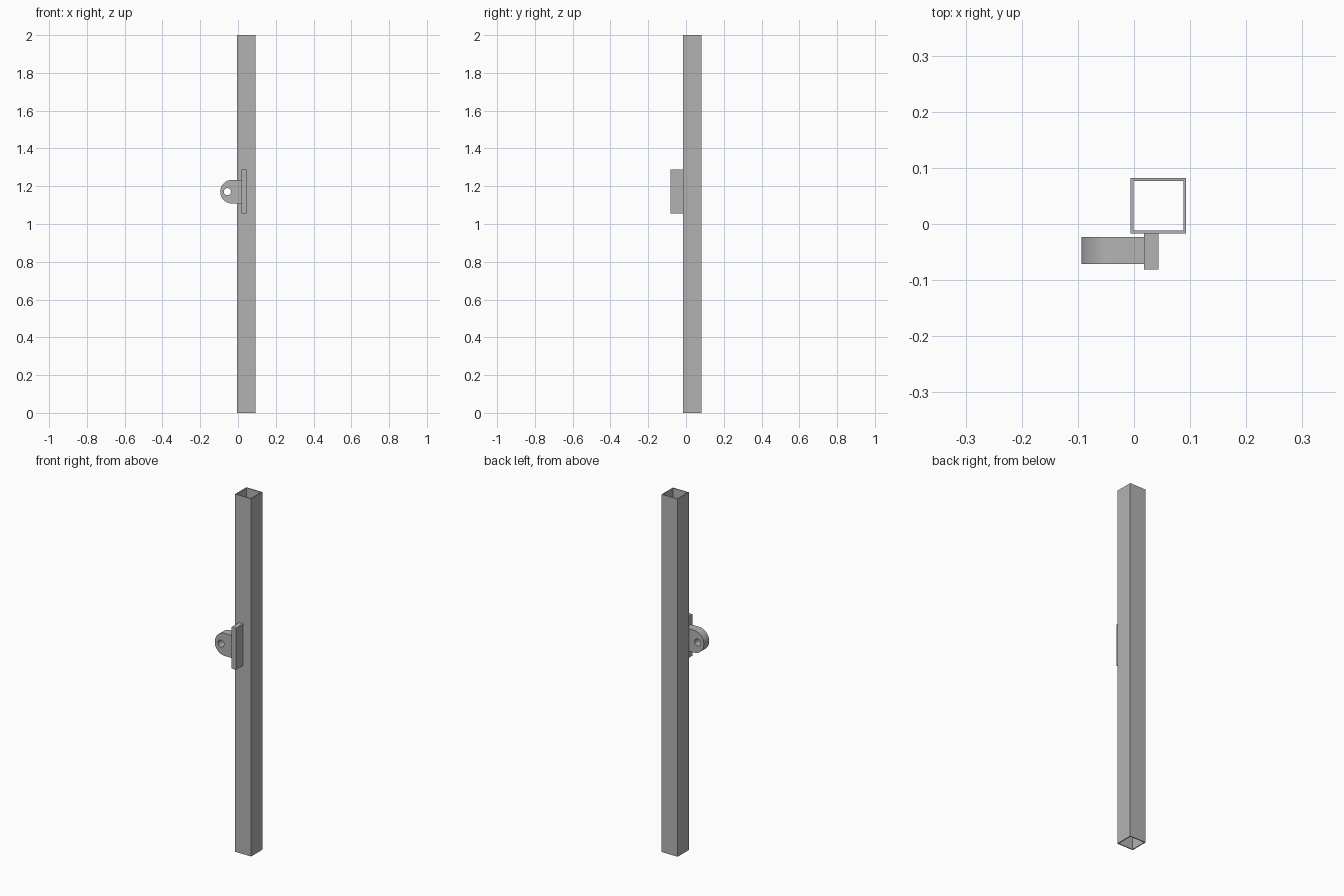
import bpy, bmesh, math
from mathutils import Vector

old = bpy.data.objects.get("Cube")
if old:
    bpy.data.objects.remove(old, do_unlink=True)

# One plain grey steel
steel = bpy.data.materials.new("grey_steel")
steel.use_nodes = True
GREY = (0.45, 0.45, 0.45, 1)
steel.diffuse_color = GREY
steel.node_tree.nodes["Principled BSDF"].inputs["Base Color"].default_value = GREY


def rectangle(x0, x1, y0, y1):
    return [(x0, y0), (x1, y0), (x1, y1), (x0, y1)]


def arc(cx, cy, radius, start, end, steps):
    angles = [math.radians(start + (end - start) * i / steps) for i in range(steps + 1)]
    return [(cx + radius * math.cos(a), cy + radius * math.sin(a)) for a in angles]


def extrude_profile(name, loops, place, direction):
    """Fill an outline (later loops are holes) and extrude it."""
    bm = bmesh.new()
    edges = []
    for loop in loops:
        verts = [bm.verts.new(place(u, v)) for u, v in loop]
        edges += [bm.edges.new((a, b)) for a, b in zip(verts, verts[1:] + verts[:1])]
    bmesh.ops.triangle_fill(bm, edges=edges, use_beauty=True)
    top = bmesh.ops.extrude_face_region(bm, geom=bm.faces[:], use_keep_orig=True)
    moved = [g for g in top["geom"] if isinstance(g, bmesh.types.BMVert)]
    bmesh.ops.translate(bm, verts=moved, vec=Vector(direction))
    bmesh.ops.recalc_face_normals(bm, faces=bm.faces)
    mesh = bpy.data.meshes.new(name)
    bm.to_mesh(mesh)
    bm.free()
    mesh.materials.append(steel)
    obj = bpy.data.objects.new(name, mesh)
    bpy.context.collection.objects.link(obj)
    return obj


# Square hollow post, open at both ends
WALL = 0.005
X0, X1, Y0, Y1 = -0.006, 0.093, -0.017, 0.082
extrude_profile(
    "post",
    [rectangle(X0, X1, Y0, Y1),
     rectangle(X0 + WALL, X1 - WALL, Y0 + WALL, Y1 - WALL)],
    lambda u, v: (u, v, 0), (0, 0, 2))

# Upright mounting plate on the front of the post
extrude_profile(
    "mounting_plate", [rectangle(0.018, 0.044, -0.081, Y0)],
    lambda u, v: (u, v, 1.055), (0, 0, 0.233))

# Rounded lug with a pin hole
MID_Z, RADIUS = 1.171, 0.063
outline = arc(-0.031, MID_Z, RADIUS, 90, 270, 24)
outline += [(0.018, MID_Z - RADIUS), (0.018, MID_Z + RADIUS)]
pin_hole = arc(-0.056, MID_Z, 0.019, 0, 360, 24)[:-1]
lug = extrude_profile(
    "hinge_lug", [outline, pin_hole],
    lambda u, v: (u, -0.071, v), (0, 0.048, 0))

bpy.ops.object.select_all(action="DESELECT")
lug.select_set(True)
bpy.context.view_layer.objects.active = lug
bpy.ops.object.shade_smooth_by_angle(angle=math.radians(30))
